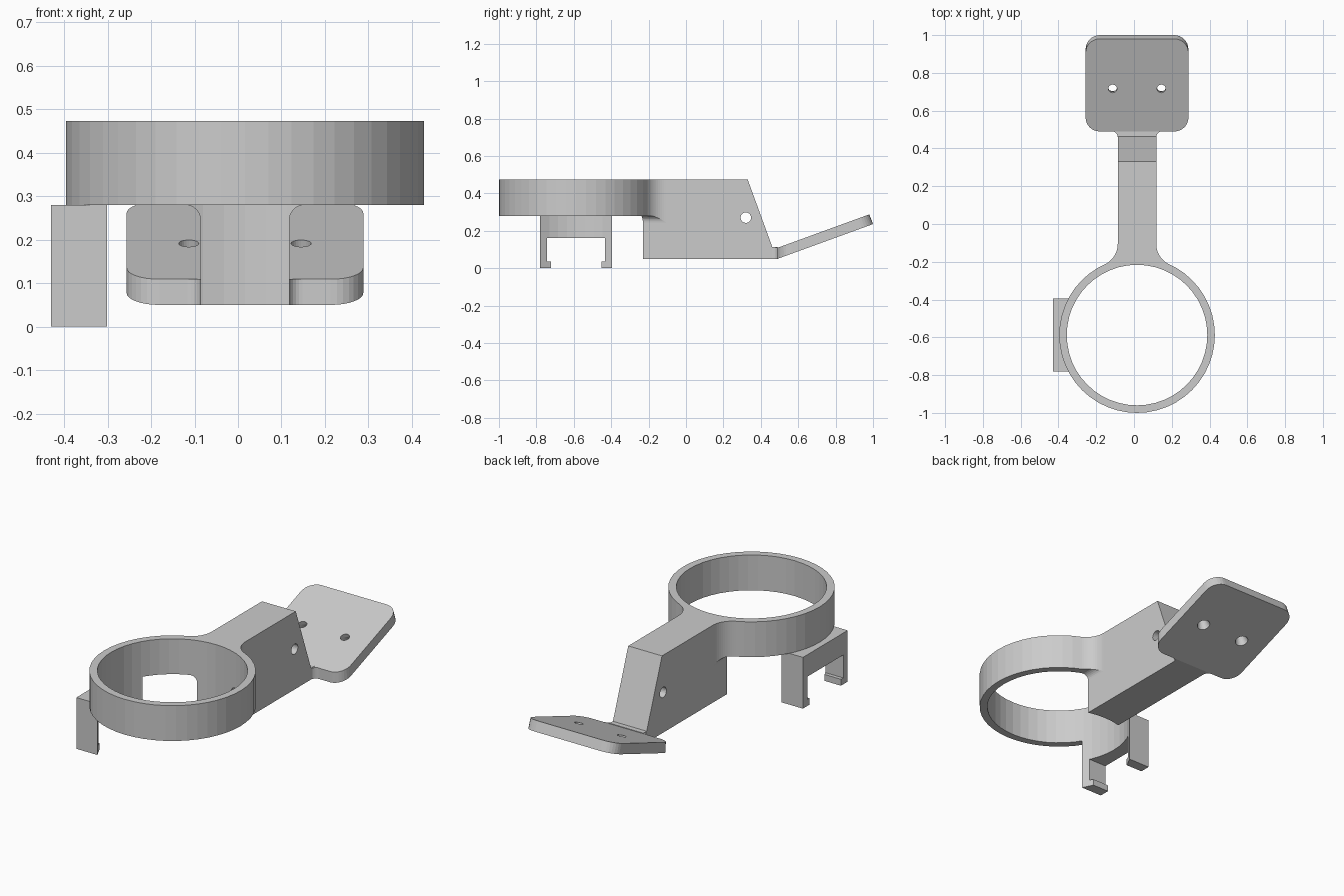
import bpy, bmesh
from math import sin, cos, radians, tan

if "Cube" in bpy.data.objects:
    bpy.data.objects.remove(bpy.data.objects["Cube"])

CX, CY = 0.016, -0.588          # ring centre
R_OUT, R_IN = 0.412, 0.372
Z0, Z1 = 0.28, 0.473            # ring bottom and top
HALF = 0.102                    # half width of arm


def loft(name, low, high):
    """Closed solid between two matching outlines."""
    bm = bmesh.new()
    a = [bm.verts.new(p) for p in low]
    b = [bm.verts.new(p) for p in high]
    n = len(a)
    bm.faces.new(a[::-1])
    bm.faces.new(b)
    for i in range(n):
        j = (i + 1) % n
        bm.faces.new((a[i], a[j], b[j], b[i]))
    bmesh.ops.recalc_face_normals(bm, faces=bm.faces)
    me = bpy.data.meshes.new(name)
    bm.to_mesh(me)
    bm.free()
    ob = bpy.data.objects.new(name, me)
    bpy.context.collection.objects.link(ob)
    return ob


def prism(name, pts, axis, lo, hi):
    """Extrude a 2D outline along x, y or z."""
    place = {'x': lambda p, h: (h, p[0], p[1]),
             'y': lambda p, h: (p[0], h, p[1]),
             'z': lambda p, h: (p[0], p[1], h)}[axis]
    return loft(name, [place(p, lo) for p in pts], [place(p, hi) for p in pts])


def arc(cx, cy, r, a0, a1, n):
    return [(cx + r * cos(radians(a0 + (a1 - a0) * i / n)),
             cy + r * sin(radians(a0 + (a1 - a0) * i / n))) for i in range(n + 1)]


def disc(name, x, y, r, lo, hi, n=48, r_top=None):
    r_top = r if r_top is None else r_top
    ring = lambda rad, z: [(x + rad * cos(radians(360 * i / n)),
                            y + rad * sin(radians(360 * i / n)), z) for i in range(n)]
    return loft(name, ring(r, lo), ring(r_top, hi))


def boolean(ob, other, op='DIFFERENCE'):
    """Apply a boolean and discard the helper."""
    other.hide_render = True
    m = ob.modifiers.new('cut', 'BOOLEAN')
    m.operation, m.object, m.solver = op, other, 'EXACT'
    bpy.context.view_layer.objects.active = ob
    bpy.ops.object.modifier_apply(modifier=m.name)
    bpy.data.objects.remove(other)


def bore():
    return disc('bore_cutter', CX, CY, R_IN, -0.1, 0.6)


# Ring
ring = disc('ring', CX, CY, R_OUT, Z0, Z1)
boolean(ring, bore())

# Arm with sloped end
arm = prism('arm', [(-0.3, 0.05), (0.49, 0.05), (0.49, 0.112), (0.462, 0.112),
                    (0.33, Z1), (-0.3, Z1)], 'x', CX - HALF, CX + HALF)

# Flared web blending the arm into the ring
side = arc(HALF + 0.12, -0.105, 0.12, 180, 245.3, 12) + [(0.172, -0.3)]
web = [(CX + u, v) for u, v in side] + [(CX - u, v) for u, v in reversed(side)]
boolean(arm, prism('web', web, 'z', Z0, Z1), 'UNION')

for s in (-1, 1):
    # Small fillet under the web
    prof = ([(0.09, 0.245)] + arc(0.137, 0.245, 0.035, 180, 90, 6)
            + [(0.137, 0.29), (0.09, 0.29)])
    strip = prism('under_fillet', [(CX + s * u, z) for u, z in prof], 'y', -0.3, -0.09)
    boolean(strip, prism('web_limit', web, 'z', 0.2, 0.4), 'INTERSECT')
    boolean(arm, strip, 'UNION')
    # Small fillet where the arm meets the plate
    prof = [(0.09, 0.49), (0.09, 0.46)] + arc(0.132, 0.46, 0.03, 180, 90, 6)
    boolean(arm, prism('plate_fillet', [(CX + s * u, y) for u, y in prof],
                       'z', 0.05, 0.11), 'UNION')

boolean(arm, disc('ring_cutter', CX, CY, R_OUT, Z0, 0.6))
boolean(arm, bore())
boolean(arm, prism('pin_hole', arc(0.32, 0.27, 0.028, 0, 345, 23), 'x', -0.3, 0.3))

# Tilted mounting plate with rounded corners
slope, y0, y1, w, r = tan(radians(20)), 0.49, 1.0, 0.272, 0.075
outline = []
for sx, yc, a in ((1, y0 + r, -90), (1, y1 - r, 0), (-1, y1 - r, 90), (-1, y0 + r, 180)):
    outline += arc(CX + sx * (w - r), yc, r, a, a + 90, 8)
low, high = [], []
for x, y in outline:
    low.append((x, y, 0.05 + slope * (y - y0)))
    yt = y - 0.02 * (y - y0) / (y1 - y0)
    high.append((x, yt, 0.109 + slope * (yt - y0)))
plate = loft('mounting_plate', low, high)

# Screw holes, countersunk from below
for x in (CX - 0.129, CX + 0.129):
    for z, rad, top, z_end in ((0.0, 0.023, 0.023, 0.4), (-0.03, 0.042, 0.023, 0.035)):
        hole = disc('screw_hole', 0, 0, rad, z - 0.1 if z == 0 else z, z_end, 24, top)
        hole.location = (x, 0.735, 0.14)
        hole.rotation_euler.x = radians(20)
        bpy.context.view_layer.update()
        boolean(plate, hole)

# Hooked clip under the side of the ring
half = [(0.193, Z0), (0.193, 0.0), (0.135, 0.0), (0.135, 0.035), (0.155, 0.035), (0.155, 0.16)]
clip = prism('side_clip', [(CY + v, z) for v, z in half]
             + [(CY - v, z) for v, z in reversed(half)], 'x', -0.43, -0.29)
boolean(clip, bore())
